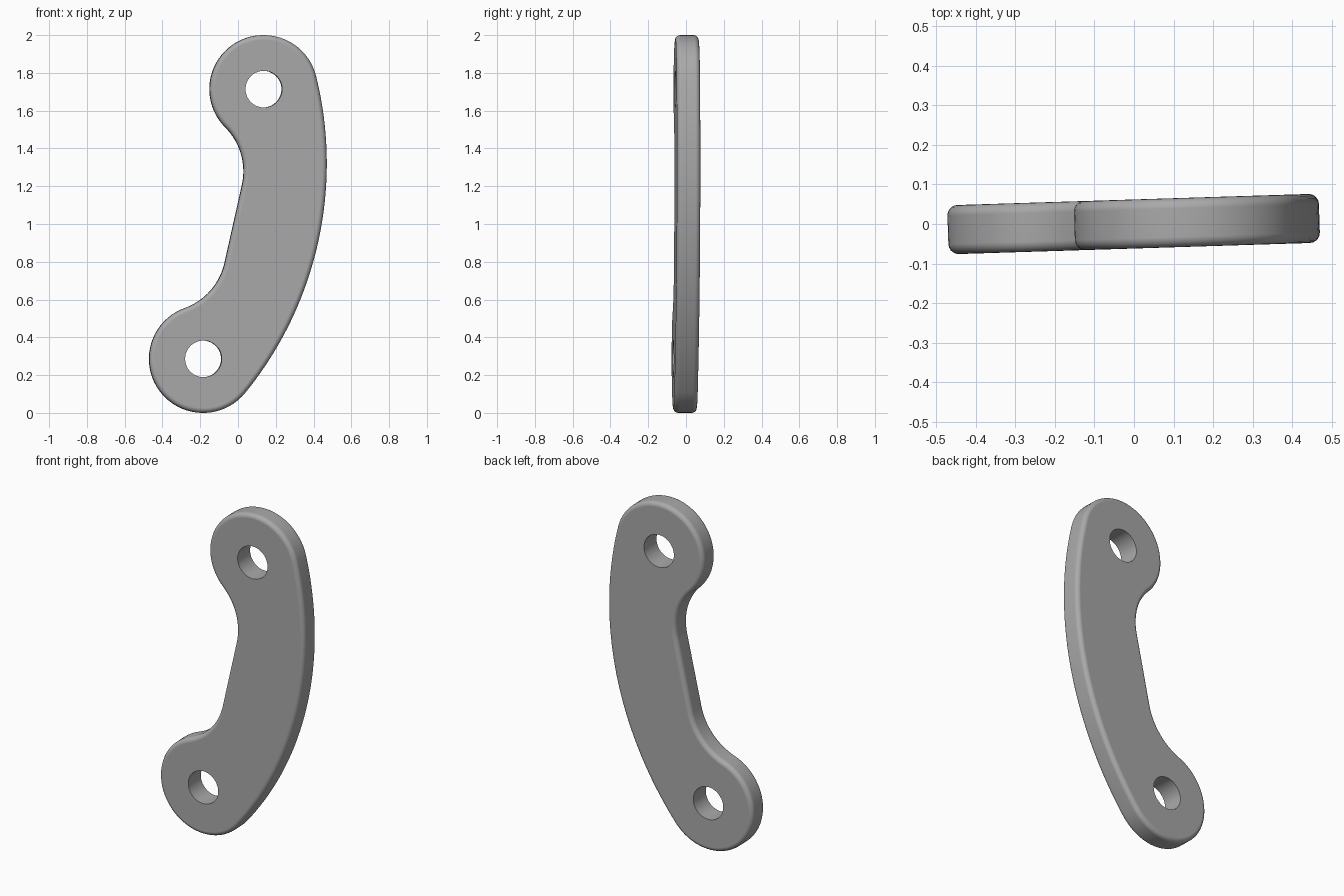
import bpy, bmesh, math
from mathutils import Vector, Matrix

if "Cube" in bpy.data.objects:
    bpy.data.objects.remove(bpy.data.objects["Cube"])

THICK, RIM = 0.124, 0.026
BOSS_R, HOLE_R, FILLET_R = 0.286, 0.097, 0.33
low, high = Vector((-0.185, 0.286)), Vector((0.135, 1.714))

# Outer sweep is tangent to both bosses
sweep = Vector((-1.453, 1.32))
sweep_r = (high - sweep).length + BOSS_R

# Concave fillets touch a boss and the line joining the two boss centres
axis = (high - low).normalized()
side = Vector((-axis.y, axis.x))
reach = math.sqrt((BOSS_R + FILLET_R) ** 2 - FILLET_R ** 2)
low_fillet = low + axis * reach + side * FILLET_R
high_fillet = high - axis * reach + side * FILLET_R


def arc(centre, radius, start, end, steps, ccw=True):
    """Points on a circle between two directions."""
    a = math.atan2(start.y, start.x)
    turn = (math.atan2(end.y, end.x) - a) % math.tau
    if not ccw:
        turn -= math.tau
    return [centre + radius * Vector((math.cos(a + turn * i / steps),
                                      math.sin(a + turn * i / steps)))
            for i in range(steps + 1)]


outline = (
    arc(low, BOSS_R, low_fillet - low, low - sweep, 40)
    + arc(sweep, sweep_r, low - sweep, high - sweep, 40)
    + arc(high, BOSS_R, high - sweep, high_fillet - high, 40)
    + arc(high_fillet, FILLET_R, high - high_fillet, -side, 16, False)
    + arc(low_fillet, FILLET_R, -side, low - low_fillet, 16, False)
)

# Link plate with rounded rims
bm = bmesh.new()
verts = [bm.verts.new((p.x, -THICK / 2, p.y)) for p in outline]
bmesh.ops.remove_doubles(bm, verts=verts, dist=0.002)
front = bm.faces.new(list(bm.verts))
extruded = bmesh.ops.extrude_face_region(bm, geom=[front], use_keep_orig=True)
moved = [g for g in extruded["geom"] if isinstance(g, bmesh.types.BMVert)]
bmesh.ops.translate(bm, vec=(0, THICK, 0), verts=moved)
bmesh.ops.recalc_face_normals(bm, faces=bm.faces)
rims = [e for e in bm.edges
        if abs(e.verts[0].co.y - e.verts[1].co.y) < THICK / 2]
bmesh.ops.bevel(bm, geom=rims, offset=RIM, segments=5, profile=0.5,
                affect='EDGES', clamp_overlap=False)
mesh = bpy.data.meshes.new("link_plate")
bm.to_mesh(mesh)
bm.free()
plate = bpy.data.objects.new("link_plate", mesh)
bpy.context.collection.objects.link(plate)

# Plain grey metal
grey = bpy.data.materials.new("grey_metal")
grey.use_nodes = True
colour = (0.4, 0.4, 0.4, 1)
grey.diffuse_color = colour
grey.node_tree.nodes["Principled BSDF"].inputs["Base Color"].default_value = colour
mesh.materials.append(grey)

# Pin holes through both bosses
bpy.context.view_layer.objects.active = plate
for centre in (low, high):
    bpy.ops.mesh.primitive_cylinder_add(
        vertices=48, radius=HOLE_R, depth=THICK * 3,
        location=(centre.x, 0, centre.y), rotation=(math.pi / 2, 0, 0))
    cutter = bpy.context.object
    cutter.name = "pin_hole_cutter"
    cutter.hide_render = True
    cutter.data.materials.append(grey)
    cut = plate.modifiers.new("pin_hole", 'BOOLEAN')
    cut.operation = 'DIFFERENCE'
    cut.solver = 'EXACT'
    cut.object = cutter
    bpy.context.view_layer.objects.active = plate
    bpy.ops.object.modifier_apply(modifier=cut.name)
    bpy.data.objects.remove(cutter)

# Slight twist about the upright axis, then smooth shading
plate.data.transform(Matrix.Rotation(math.radians(1.8), 4, 'Z'))
bpy.ops.object.select_all(action='DESELECT')
plate.select_set(True)
bpy.ops.object.shade_smooth_by_angle(angle=math.radians(35))
weighted = plate.modifiers.new("even_normals", 'WEIGHTED_NORMAL')
weighted.keep_sharp = True
